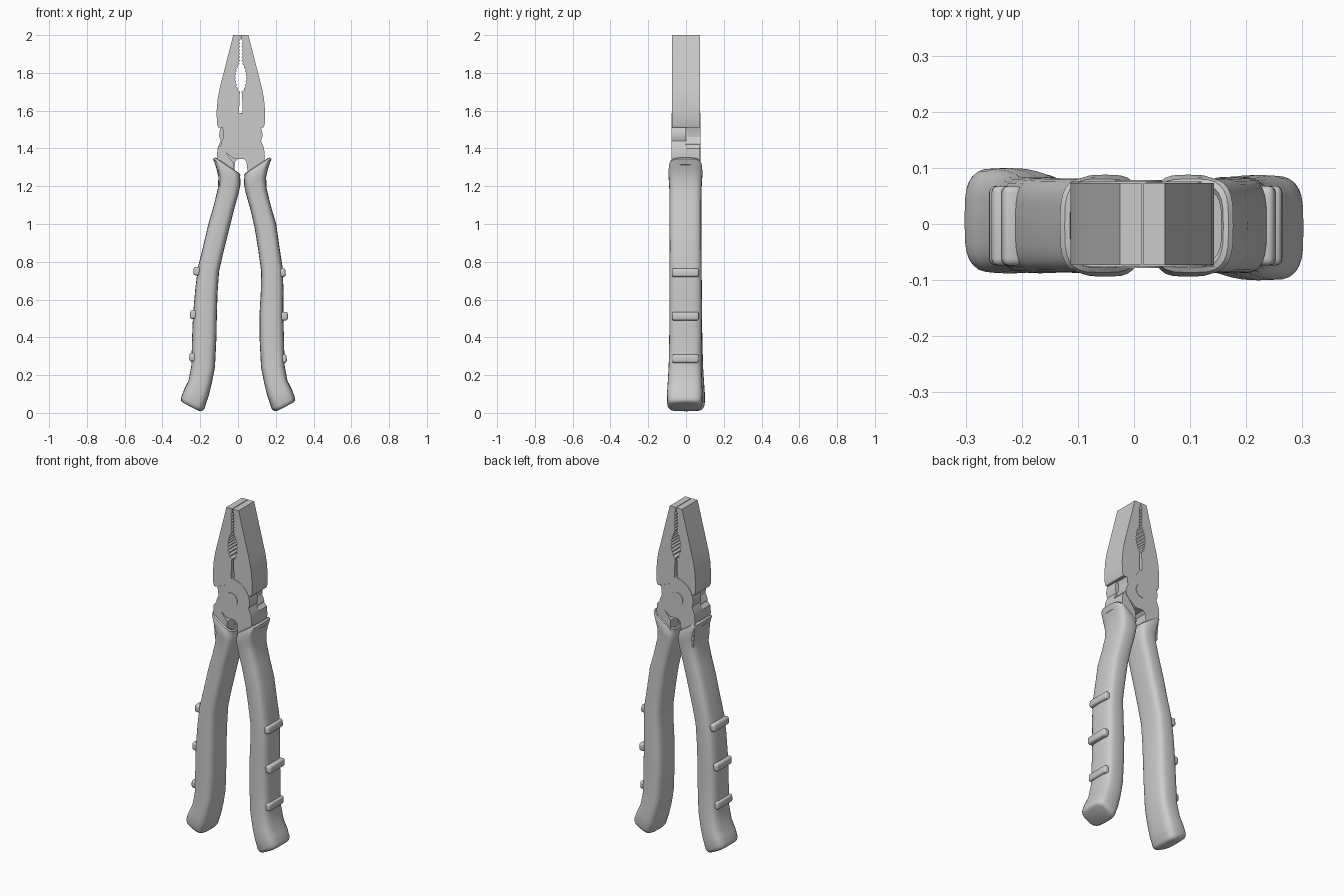
import bpy, bmesh, math
from mathutils import Vector

if "Cube" in bpy.data.objects:
    bpy.data.objects.remove(bpy.data.objects["Cube"])

AXIS = 0.015  # centre line of the jaws


def finish(name, bm, angle=35):
    bmesh.ops.recalc_face_normals(bm, faces=bm.faces)
    me = bpy.data.meshes.new(name)
    bm.to_mesh(me)
    bm.free()
    ob = bpy.data.objects.new(name, me)
    bpy.context.collection.objects.link(ob)
    bpy.ops.object.select_all(action='DESELECT')
    ob.select_set(True)
    bpy.context.view_layer.objects.active = ob
    bpy.ops.object.shade_smooth_by_angle(angle=math.radians(angle))
    return ob


def slab(name, pts, y0, y1, turned=False):
    """Extrude an x-z outline in y; turned = rotated half a turn about the jaw axis."""
    if turned:
        pts = [(2 * AXIS - x, z) for x, z in pts]
        y0, y1 = -y1, -y0
    bm = bmesh.new()
    f = bm.faces.new([bm.verts.new((x, y0, z)) for x, z in pts])
    ext = bmesh.ops.extrude_face_region(bm, geom=[f])
    bmesh.ops.translate(bm, vec=(0, y1 - y0, 0),
                        verts=[v for v in ext['geom'] if isinstance(v, bmesh.types.BMVert)])
    return finish(name, bm, 25)


# Jaw outline: outer curve, then toothed gripping edge
jaw = [(-0.112, 1.53), (-0.113, 1.60), (-0.108, 1.66), (-0.098, 1.715), (-0.025, 2.0),
       (0.013, 2.0), (0.013, 1.98)]
n = 30
for i in range(n + 1):
    z = 1.975 - 0.275 * i / n
    gap = 0.004
    if z < 1.85:
        gap += 0.022 * math.sin(math.pi * min(1, (1.85 - z) / 0.15)) ** 0.7
    jaw.append((AXIS - gap - (0.007 if i % 2 else 0), z))
jaw += [(0.008, 1.68), (0.006, 1.60), (0.006, 1.515), (-0.105, 1.51)]

# Half-lap joint plate with the arc around the pivot
plate = [(-0.085, 1.515), (-0.078, 1.495), (-0.076, 1.46), (-0.09, 1.43), (-0.085, 1.40),
         (-0.06, 1.375), (-0.02, 1.345), (0.03, 1.345), (0.045, 1.33), (0.055, 1.24),
         (0.13, 1.24), (0.142, 1.36), (0.138, 1.40), (0.122, 1.44)]
plate += [(0.008 + 0.122 * math.cos(math.radians(a)), 1.465 + 0.122 * math.sin(math.radians(a)))
          for a in range(0, 91, 10)]
plate += [(0.0, 1.575), (-0.02, 1.54)]

# Full-thickness tang running into the grip
tang = [(0.05, 1.32), (0.055, 1.20), (0.13, 1.20), (0.142, 1.36), (0.138, 1.40),
        (0.12, 1.42), (0.10, 1.385)]

for side, turned in (("left", False), ("right", True)):
    slab(side + "_jaw", jaw, -0.073, 0.073, turned)
    slab(side + "_joint_plate", plate, -0.0755, 0, turned)
    slab(side + "_tang", tang, -0.073, 0.073, turned)

# Pivot rivet
slab("pivot_rivet", [(0.008 + 0.041 * math.cos(t * math.pi / 16),
                      1.46 + 0.041 * math.sin(t * math.pi / 16)) for t in range(32)],
     -0.078, 0.078)

# Grip stations: outer x, z, inner x, z, half depth
GRIP = [(.300, .085, .178, .022, .093), (.285, .125, .157, .085, .094),
        (.262, .17, .14, .15, .091), (.247, .25, .122, .24, .087),
        (.243, .40, .114, .40, .086), (.238, .52, .112, .52, .086),
        (.226, .66, .108, .64, .086), (.212, .77, .10, .75, .085),
        (.185, .88, .075, .86, .084), (.157, 1.0, .045, .98, .084),
        (.128, 1.10, .02, 1.08, .084), (.106, 1.19, -.003, 1.16, .085),
        (.104, 1.25, -.013, 1.21, .088), (.116, 1.30, -.013, 1.235, .091),
        (.132, 1.345, -.010, 1.25, .087)]
SEG = 28


def spread(z):
    return 0.045 * max(0, min(1, (z - 0.5) / 0.5))


def grip(name, sx):
    bm = bmesh.new()
    rings = []

    def ring(st, scale=1.0, lift=0.0):
        ox, oz, ix, iz, b = st
        if sx > 0:
            ox, ix = ox + spread(oz), ix + spread(iz)
        o, i = Vector((sx * ox, 0, oz)), Vector((sx * ix, 0, iz))
        mid, d = (o + i) / 2, (o - i) / 2
        up = Vector((-d.z, 0, d.x)).normalized()
        if up.z < 0:
            up = -up
        yc = -sx * 0.008 * max(0, 1 - oz / 0.5) - 0.003 * min(1, oz)
        vs = []
        for k in range(SEG):
            t = 2 * math.pi * k / SEG
            c, s = math.cos(t), math.sin(t)
            u = math.copysign(abs(c) ** 0.57, c)
            w = math.copysign(abs(s) ** 0.57, s)
            p = mid + d * u * scale + up * lift
            p.y = yc + w * (b - (1 - scale) * d.length)
            vs.append(bm.verts.new(p))
        rings.append(vs)

    # rounded butt, body, then collar rim with a sunken mouth
    for scale, lift in ((.70, -.024), (.86, -.020), (.95, -.011)):
        ring(GRIP[0], scale, lift)
    for st in GRIP:
        ring(st)
    for scale, lift in ((.96, .010), (.86, .014), (.76, .008), (.70, -.02)):
        ring(GRIP[-1], scale, lift)
    for a, b in zip(rings, rings[1:]):
        for k in range(SEG):
            m = (k + 1) % SEG
            bm.faces.new((a[k], a[m], b[m], b[k]))
    bm.faces.new(rings[0])
    bm.faces.new(rings[-1])
    finish(name, bm, 40)


def rib(name, x, z, tilt):
    """Rounded raised bar on the outside of a grip."""
    bm = bmesh.new()
    bmesh.ops.create_cube(bm, size=1)
    bmesh.ops.scale(bm, vec=(0.036, 0.142, 0.046), verts=bm.verts)
    bmesh.ops.bevel(bm, geom=bm.edges[:], offset=0.012, segments=3, profile=0.5,
                    affect='EDGES')
    ob = finish(name, bm, 50)
    ob.location = (x, -0.003, z)
    ob.rotation_euler.y = tilt


for side, sx in (("left", -1), ("right", 1)):
    grip(side + "_grip", sx)
    for j, (xl, xr, z) in enumerate(((.218, .234, .75), (.236, .246, .52), (.240, .240, .295))):
        x = xl if sx < 0 else xr
        rib(f"{side}_grip_rib_{j + 1}", sx * x, z - (0.008 if sx > 0 else 0),
            -sx * (0.12 if j == 0 else 0.03))
